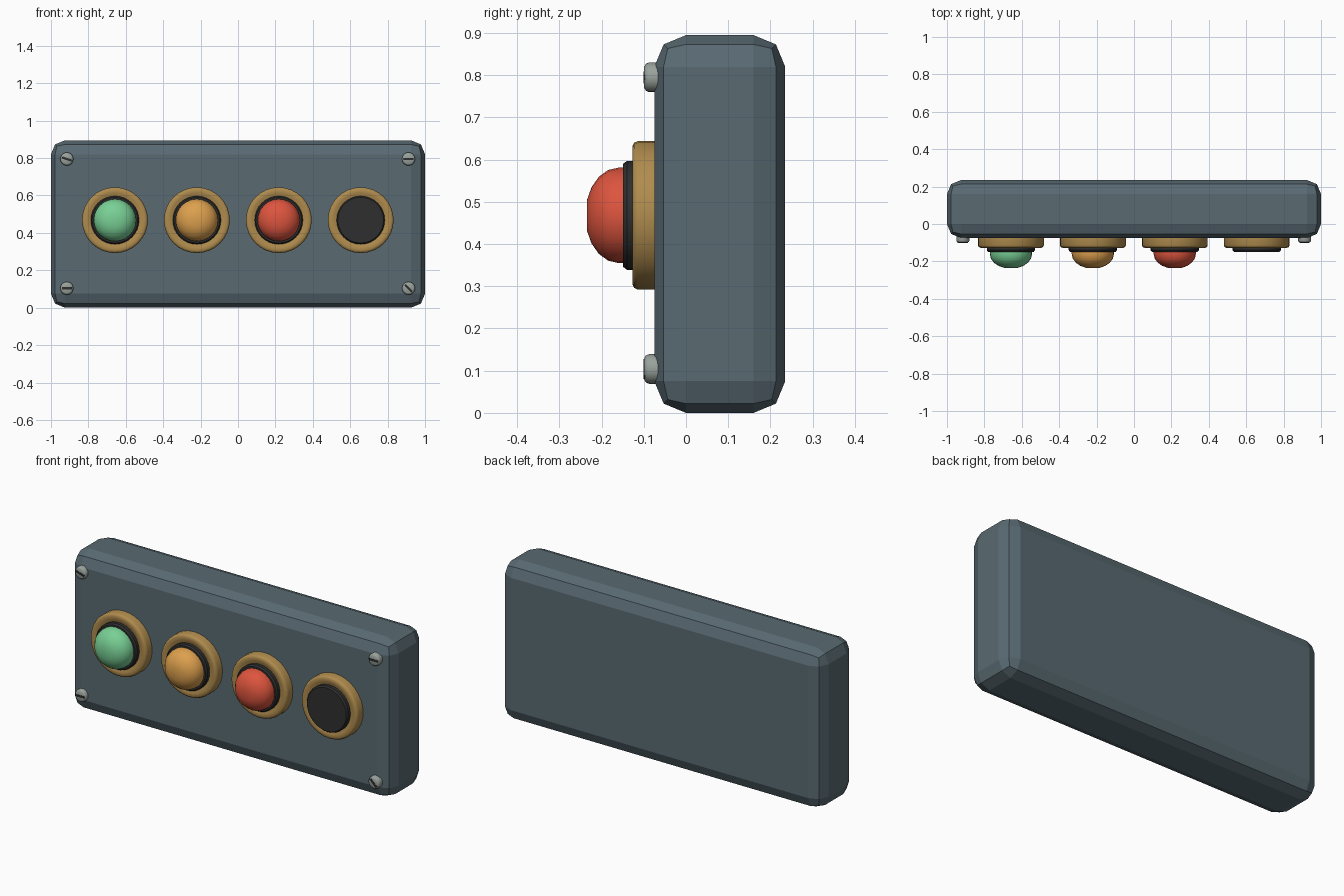
import bpy, bmesh, math
from mathutils import Matrix, Vector

if "Cube" in bpy.data.objects:
    bpy.data.objects.remove(bpy.data.objects["Cube"], do_unlink=True)


def material(name, rgb):
    m = bpy.data.materials.new(name)
    m.use_nodes = True
    m.diffuse_color = (*rgb, 1)
    m.node_tree.nodes["Principled BSDF"].inputs["Base Color"].default_value = (*rgb, 1)
    return m


SLATE = material("slate", (0.1, 0.145, 0.17))
BRASS = material("brass", (0.43, 0.26, 0.075))
BLACK = material("black", (0.028, 0.028, 0.028))
STEEL = material("steel", (0.32, 0.36, 0.33))
GREEN = material("green", (0.19, 0.63, 0.3))
AMBER = material("amber", (0.72, 0.35, 0.075))
RED = material("red", (0.72, 0.09, 0.048))

FACE_Y = -0.075


def finish(name, bm, mat, smooth=None):
    bmesh.ops.recalc_face_normals(bm, faces=bm.faces)
    me = bpy.data.meshes.new(name)
    bm.to_mesh(me)
    bm.free()
    me.materials.append(mat)
    ob = bpy.data.objects.new(name, me)
    bpy.context.collection.objects.link(ob)
    if smooth:
        bpy.ops.object.select_all(action="DESELECT")
        ob.select_set(True)
        bpy.context.view_layer.objects.active = ob
        bpy.ops.object.shade_smooth_by_angle(angle=math.radians(smooth))
    return ob


def box(name, size, centre, mat, bevel=0, turn=0):
    bm = bmesh.new()
    bmesh.ops.create_cube(bm, size=1, matrix=Matrix.Diagonal((*size, 1)))
    if bevel:
        bmesh.ops.bevel(bm, geom=bm.edges[:], offset=bevel, segments=2,
                        profile=0.5, affect="EDGES")
    place = Matrix.Translation(centre) @ Matrix.Rotation(turn, 4, "Y")
    bmesh.ops.transform(bm, matrix=place, verts=bm.verts)
    return finish(name, bm, mat)


def turned(name, x, z, profile, mat, sides=32, smooth=35):
    """Revolve (radius, y) points around an axis along y, closing the ends."""
    bm = bmesh.new()
    rings = []
    for r, y in profile:
        angles = [2 * math.pi * i / sides for i in range(sides)]
        rings.append([bm.verts.new(Vector((x + r * math.cos(a), y, z + r * math.sin(a))))
                      for a in angles])
    for a, b in zip(rings, rings[1:]):
        for i in range(sides):
            j = (i + 1) % sides
            bm.faces.new((a[i], a[j], b[j], b[i]))
    bm.faces.new(rings[0])
    bm.faces.new(rings[-1])
    return finish(name, bm, mat, smooth)


# Housing with chamfered rounded edges
box("housing", (2, 0.31, 0.895), (0, 0.08, 0.4475), SLATE, bevel=0.075)

# Four round fittings: brass bezel, black collar, coloured dome (last one is blank)
BUTTON_Z = 0.468
lamps = [("green", GREEN), ("amber", AMBER), ("red", RED), ("blank", None)]
for i, (label, colour) in enumerate(lamps):
    x = -0.658 + i * 0.438
    turned(label + "_bezel", x, BUTTON_Z,
           [(0.176, FACE_Y + 0.01), (0.176, -0.114), (0.172, -0.123), (0.163, -0.127),
            (0.145, -0.127), (0.134, -0.121)], BRASS, smooth=60)
    turned(label + "_collar", x, BUTTON_Z,
           [(0.129, -0.11), (0.129, -0.14), (0.122, -0.149)], BLACK)
    if colour:
        dome = [(0.113, -0.145)]
        for k in range(5):
            t = math.radians(72 * k / 4)
            dome.append((0.113 * math.cos(t), -0.16 - 0.079 * math.sin(t)))
        turned(label + "_dome", x, BUTTON_Z, dome, colour, sides=24)

# Corner screws with slots at assorted angles
screws = [("right_top", -0.915, 0.795, 18), ("left_top", 0.912, 0.795, 0),
          ("right_bottom", -0.915, 0.104, 0), ("left_bottom", 0.912, 0.104, 45)]
for label, x, z, turn in screws:
    turned(label + "_screw", x, z,
           [(0.035, FACE_Y + 0.01), (0.035, -0.088), (0.032, -0.095), (0.025, -0.099)],
           STEEL, sides=20, smooth=50)
    box(label + "_screw_slot", (0.054, 0.006, 0.012), (x, -0.098, z), BLACK,
        turn=math.radians(turn))
